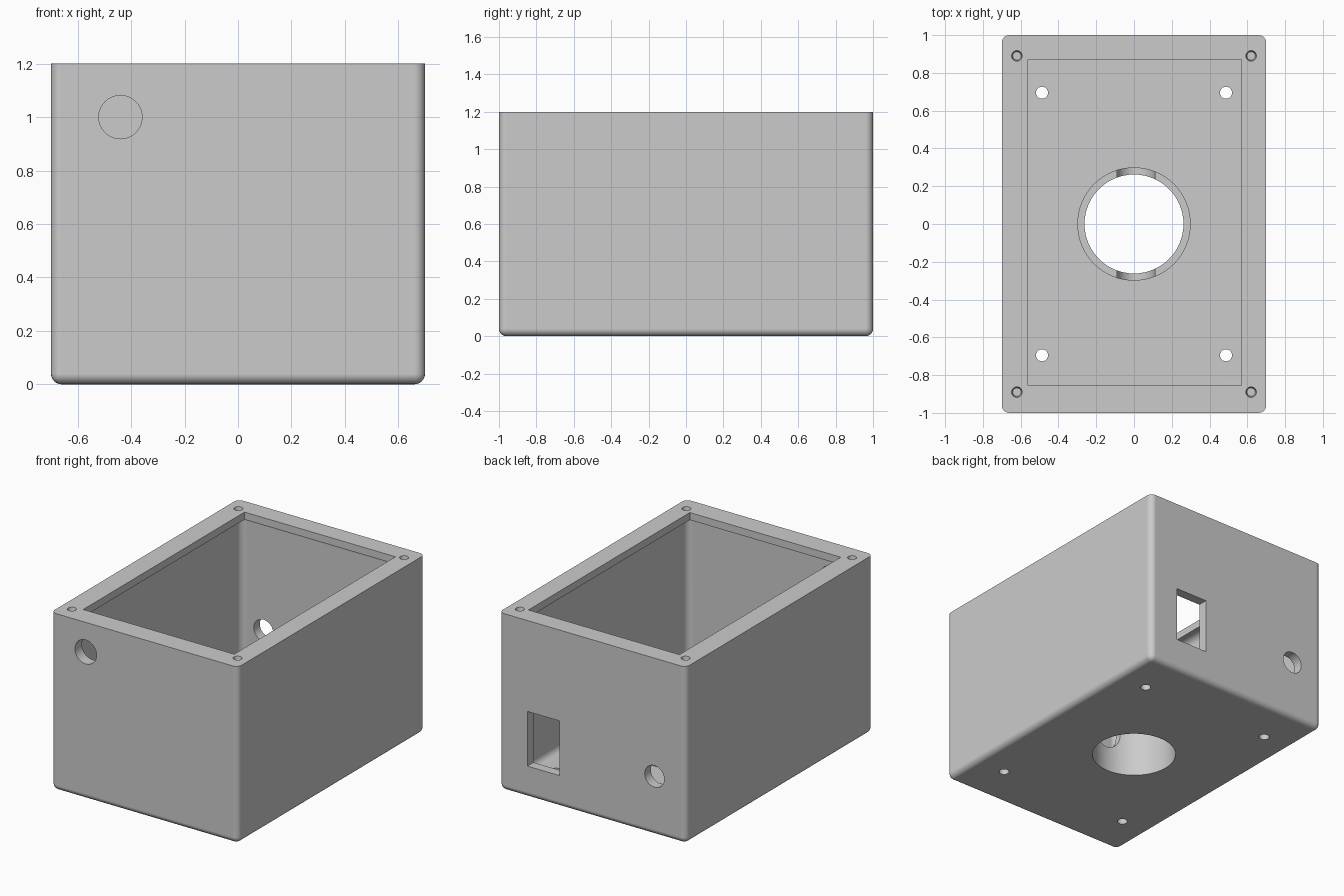
import bpy, bmesh, math
from mathutils import Matrix, Vector

cube = bpy.data.objects.get("Cube")
if cube:
    bpy.data.objects.remove(cube, do_unlink=True)

grey = bpy.data.materials.new("light_grey")
grey.use_nodes = True
colour = (0.6, 0.6, 0.6, 1)
grey.diffuse_color = colour
grey.node_tree.nodes["Principled BSDF"].inputs["Base Color"].default_value = colour


def finish(bm, name):
    mesh = bpy.data.meshes.new(name)
    bm.to_mesh(mesh)
    bm.free()
    mesh.materials.append(grey)
    obj = bpy.data.objects.new(name, mesh)
    bpy.context.collection.objects.link(obj)
    return obj


def block(name, low, high, radius=0, keep_top_sharp=False):
    """Box between two corners, optionally with rounded edges."""
    low, high = Vector(low), Vector(high)
    bm = bmesh.new()
    bmesh.ops.create_cube(bm, size=1)
    for v in bm.verts:
        v.co = (low + high) / 2 + v.co * (high - low)
    if radius:
        edges = [e for e in bm.edges if not keep_top_sharp
                 or min(v.co.z for v in e.verts) < high.z - 0.001]
        bmesh.ops.bevel(bm, geom=edges, offset=radius, segments=6,
                        profile=0.5, affect='EDGES', clamp_overlap=True)
    return finish(bm, name)


def cylinder(name, centre, radius, length, axis='Z', tip=None, sides=64):
    """Cylinder along Z or Y; tip gives the radius of its lower end."""
    turn = Matrix.Rotation(math.pi / 2, 4, 'X') if axis == 'Y' else Matrix()
    bm = bmesh.new()
    bmesh.ops.create_cone(bm, cap_ends=True, segments=sides, depth=length,
                          radius1=radius if tip is None else tip, radius2=radius,
                          matrix=Matrix.Translation(centre) @ turn)
    return finish(bm, name)


def combine(target, tool, operation='DIFFERENCE'):
    tool.hide_render = True
    bpy.context.view_layer.objects.active = target
    mod = target.modifiers.new("combine", 'BOOLEAN')
    mod.operation, mod.solver, mod.object = operation, 'EXACT', tool
    bpy.ops.object.modifier_apply(modifier=mod.name)
    bpy.data.objects.remove(tool, do_unlink=True)


# Outer shell, rounded except at the rim, with a cavity and a narrower opening
box = block("enclosure_box", (-0.7, -1, 0), (0.7, 1, 1.2), 0.04, True)
combine(box, block("cavity", (-0.63, -0.925, 0.07), (0.635, 0.935, 1.15), 0.045))
combine(box, block("opening", (-0.56, -0.855, 1.0), (0.57, 0.87, 1.3)))

# Raised collar on the floor with wire notches front and back
collar = cylinder("collar", (0, 0, 0.18), 0.3, 0.26)
combine(collar, cylinder("notch_round", (0.01, 0, 0.27), 0.1, 1, 'Y'))
combine(collar, block("notch_top", (-0.09, -0.5, 0.27), (0.11, 0.5, 0.5)))
combine(box, collar, 'UNION')
combine(box, cylinder("floor_hole", (0, 0, 0.2), 0.262, 0.8))

# Mounting holes in the floor and screw holes in the rim
for sx in (-1, 1):
    for sy in (-1, 1):
        combine(box, cylinder("mounting_hole", (sx * 0.487, sy * 0.695, 0.05),
                              0.032, 0.2, sides=32))
        combine(box, cylinder("screw_hole", (sx * 0.62, sy * 0.89, 1.19),
                              0.031, 0.06, tip=0.022, sides=32))

# Cable hole in the front, round and square openings in the back
combine(box, cylinder("front_hole", (-0.44, -1, 1.0), 0.081, 0.3, 'Y'))
combine(box, cylinder("back_hole", (-0.464, 1, 0.4), 0.073, 0.3, 'Y'))
combine(box, block("square_opening", (0.247, 0.8, 0.215), (0.487, 1.2, 0.585)))

# Smooth the curves and keep the flats flat
bpy.ops.object.select_all(action='DESELECT')
box.select_set(True)
bpy.context.view_layer.objects.active = box
bpy.ops.object.shade_smooth_by_angle(angle=math.radians(30))
weighted = box.modifiers.new("flat_faces", 'WEIGHTED_NORMAL')
weighted.keep_sharp = True
